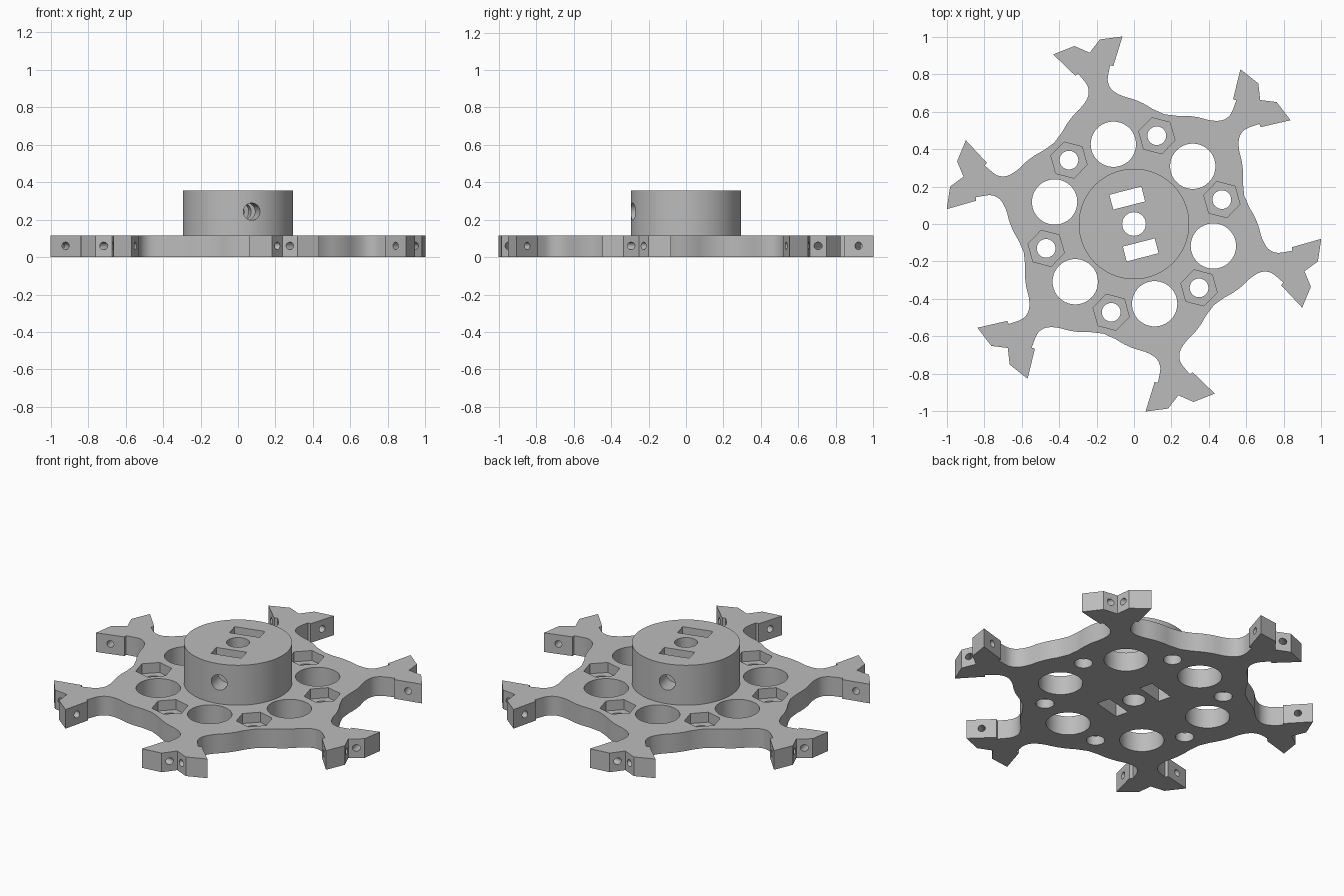
import bpy, bmesh
from math import pi, cos, sin, radians
from mathutils import Matrix, Vector

if "Cube" in bpy.data.objects:
    bpy.data.objects.remove(bpy.data.objects["Cube"])

TURN = radians(-15.5)      # direction of the first arm
SIXTH = pi / 3
PLATE_H, HUB_H, HUB_R = 0.115, 0.355, 0.295

grey = bpy.data.materials.new("light_grey")
grey.use_nodes = True
grey.diffuse_color = (0.5, 0.5, 0.5, 1)
grey.node_tree.nodes["Principled BSDF"].inputs["Base Color"].default_value = (0.5, 0.5, 0.5, 1)


def to_object(name, bm):
    bmesh.ops.recalc_face_normals(bm, faces=bm.faces)
    mesh = bpy.data.meshes.new(name)
    bm.to_mesh(mesh)
    bm.free()
    obj = bpy.data.objects.new(name, mesh)
    bpy.context.collection.objects.link(obj)
    mesh.materials.append(grey)
    return obj


def prism(bm, points, z0, z1):
    face = bm.faces.new([bm.verts.new((x, y, z0)) for x, y in points])
    out = bmesh.ops.extrude_face_region(bm, geom=[face])
    verts = [g for g in out["geom"] if isinstance(g, bmesh.types.BMVert)]
    bmesh.ops.translate(bm, verts=verts, vec=(0, 0, z1 - z0))


def polar(r, a):
    return Vector((r * cos(a), r * sin(a)))


def ring(center, r, n, start=0.0):
    return [center + polar(r, start + 2 * pi * i / n) for i in range(n)]


def rod(bm, a, b, r, n=24):
    a, b = Vector(a), Vector(b)
    d = b - a
    m = Matrix.Translation((a + b) / 2) @ d.to_track_quat('Z', 'Y').to_matrix().to_4x4()
    bmesh.ops.create_cone(bm, cap_ends=True, segments=n, radius1=r, radius2=r,
                          depth=d.length, matrix=m)


def cut(obj, cutters):
    bpy.context.view_layer.objects.active = obj
    for c in cutters:
        c.hide_render = True
        mod = obj.modifiers.new("cut", 'BOOLEAN')
        mod.operation, mod.solver, mod.object = 'DIFFERENCE', 'EXACT', c
        bpy.ops.object.modifier_apply(modifier=mod.name)


# Half outline of one arm: (along the arm, sideways), notch to valley
straight = [(0.945, 0), (1.0, 0.07), (0.985, 0.191), (0.845, 0.105), (0.852, 0.088)]
curved = [(0.80, 0.063), (0.77, 0.055), (0.735, 0.06), (0.705, 0.08), (0.675, 0.115),
          (0.645, 0.165), (0.61, 0.21), (0.57, 0.25)]


def smooth(pts, steps=3):
    """Catmull-Rom through the points."""
    p = [Vector(q) for q in [pts[0]] + pts + [pts[-1]]]
    out = []
    for a, b, c, d in zip(p, p[1:], p[2:], p[3:]):
        for k in range(steps):
            t = k / steps
            out.append(0.5 * (2 * b + (c - a) * t + (2 * a - 5 * b + 4 * c - d) * t ** 2
                              + (3 * b - a - 3 * c + d) * t ** 3))
    return out + [p[-1]]


half = [Vector(q) for q in straight] + smooth(curved)
arm = [Vector((p.x, -p.y)) for p in reversed(half[1:])] + half + [polar(0.608, pi / 6)]

# Six-armed plate
outline = []
for i in range(6):
    turn = Matrix.Rotation(TURN + i * SIXTH, 2)
    outline += [turn @ p for p in arm]
bm = bmesh.new()
prism(bm, outline, 0, PLATE_H)
plate = to_object("armed_plate", bm)

# Hub
bm = bmesh.new()
prism(bm, ring(Vector((0, 0)), HUB_R, 96), PLATE_H, HUB_H)
hub = to_object("hub", bm)

# Vertical openings: bore, two slots, large holes and bolt holes
bm = bmesh.new()
prism(bm, ring(Vector((0, 0)), 0.063, 48), -0.1, 0.5)
spin = Matrix.Rotation(radians(14.5), 2)
for side in (-1, 1):
    slot = [(-0.088, -0.041), (0.088, -0.041), (0.088, 0.041), (-0.088, 0.041)]
    prism(bm, [spin @ Vector((x, y + side * 0.143)) for x, y in slot], -0.1, 0.5)
for i in range(6):
    prism(bm, ring(polar(0.44, TURN + i * SIXTH), 0.121, 64), -0.1, 0.2)
    prism(bm, ring(polar(0.487, -TURN + i * SIXTH), 0.05, 32), -0.1, 0.2)
openings = to_object("opening_cutter", bm)

# Hexagonal nut pockets
bm = bmesh.new()
for i in range(6):
    a = -TURN + i * SIXTH
    prism(bm, ring(polar(0.487, a), 0.1, 6, a + pi / 6), 0.055, 0.2)
pockets = to_object("pocket_cutter", bm)

# Small screw holes through both prongs of every arm
bm = bmesh.new()
for i in range(6):
    turn = Matrix.Rotation(TURN + i * SIXTH, 3, 'Z')
    for side in (-1, 1):
        rod(bm, turn @ Vector((0.88, side * 0.215, 0.06)),
            turn @ Vector((0.992, side * -0.005, 0.06)), 0.02)
screws = to_object("screw_cutter", bm)

# Set screw hole across the hub, in line with the slots
bm = bmesh.new()
axis = polar(0.5, radians(104.5)).to_3d()
lift = Vector((0, 0, 0.243))
rod(bm, lift - axis, lift + axis, 0.046, 40)
cross = to_object("cross_cutter", bm)

cut(plate, [openings, pockets, screws])
cut(hub, [openings, cross])
for c in (openings, pockets, screws, cross):
    bpy.data.objects.remove(c)

# Round walls smooth, corners sharp
bpy.ops.object.select_all(action='DESELECT')
for obj in (plate, hub):
    obj.select_set(True)
bpy.context.view_layer.objects.active = plate
bpy.ops.object.shade_smooth_by_angle(angle=radians(30))
